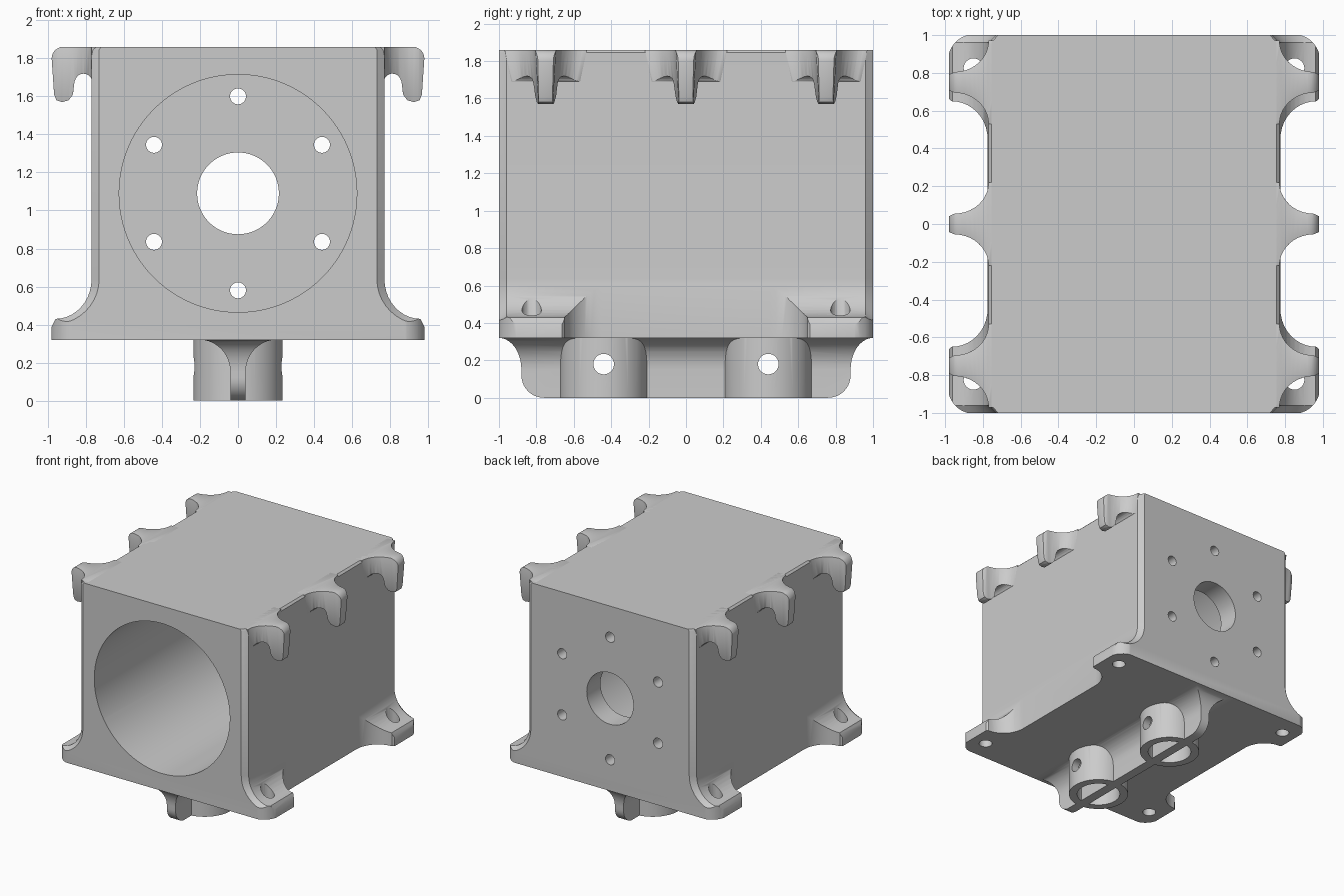
import bpy, bmesh, math

if "Cube" in bpy.data.objects:
    bpy.data.objects.remove(bpy.data.objects["Cube"])

grey = bpy.data.materials.new("plain grey")
grey.use_nodes = True
colour = (0.6, 0.6, 0.6, 1)
grey.diffuse_color = colour
grey.node_tree.nodes["Principled BSDF"].inputs["Base Color"].default_value = colour


def arc(cx, cy, rx, ry, start, end, n=10):
    angles = [math.radians(start + (end - start) * i / n) for i in range(n + 1)]
    return [(cx + rx * math.cos(a), cy + ry * math.sin(a)) for a in angles]


def mirrored(half):
    """Close a half outline by reflecting its first coordinate."""
    return half + [(-u, v) for u, v in reversed(half)]


def loft(name, rings):
    bm = bmesh.new()
    loops = [[bm.verts.new(p) for p in ring] for ring in rings]
    n = len(loops[0])
    for a, b in zip(loops, loops[1:]):
        for i in range(n):
            j = (i + 1) % n
            bm.faces.new((a[i], a[j], b[j], b[i]))
    bm.faces.new(loops[0])
    bm.faces.new(loops[-1])
    bmesh.ops.recalc_face_normals(bm, faces=bm.faces)
    mesh = bpy.data.meshes.new(name)
    bm.to_mesh(mesh)
    bm.free()
    mesh.materials.append(grey)
    obj = bpy.data.objects.new(name, mesh)
    bpy.context.collection.objects.link(obj)
    return obj


def along_x(points, x):
    return [(x, u, v) for u, v in points]


def along_y(points, y):
    return [(u, y, v) for u, v in points]


def along_z(points, z):
    return [(u, v, z) for u, v in points]


def rod(place, u, v, radius, start, end, n=64):
    ring = arc(u, v, radius, radius, 0, 360, n)[:-1]
    return loft("rod", [place(ring, start), place(ring, end)])


def bake(obj):
    """Apply all modifiers of an object."""
    graph = bpy.context.evaluated_depsgraph_get()
    graph.update()
    mesh = bpy.data.meshes.new_from_object(obj.evaluated_get(graph))
    obj.modifiers.clear()
    obj.data = mesh


def combine(obj, other, operation):
    mod = obj.modifiers.new("combine", "BOOLEAN")
    mod.operation = operation
    mod.solver = "EXACT"
    mod.object = other
    bpy.context.view_layer.update()
    bake(obj)
    bpy.data.objects.remove(other)


def finish(obj):
    bpy.ops.object.select_all(action="DESELECT")
    obj.select_set(True)
    bpy.context.view_layer.objects.active = obj
    bpy.ops.object.shade_smooth_by_angle(angle=math.radians(32))


# Housing: section with flared feet, chamfered at both ends
top, bottom = 1.86, 0.32
foot_edge = [(0.98, 0.39), (0.98, bottom)]
section = mirrored([(0.755, top), (0.77, top - 0.015)]
                   + arc(0.96, 0.64, 0.19, 0.21, 180, 270) + foot_edge)
end_section = mirrored([(0.72, top), (0.73, top - 0.015)]
                       + arc(0.975, 0.64, 0.245, 0.24, 180, 270) + foot_edge)
housing = loft("housing", [along_y(end_section, -1), along_y(section, -0.96),
                           along_y(section, 0.96), along_y(end_section, 1)])

# Plan outline that leaves feet only at the corners
quarter = (arc(0.965, 0.45, 0.19, 0.2, 180, 90) + [(0.982, 0.665), (0.985, 0.69)]
           + arc(0.845, 0.865, 0.14, 0.14, 0, 90))
half = [(x, -y) for x, y in reversed(quarter)] + quarter
outline = mirrored(half)
combine(housing, loft("outline", [along_z(outline, 0.2), along_z(outline, 2)]), "INTERSECT")

# Main bore, shaft hole, bolt circle and foot holes
axis = 1.09
combine(housing, rod(along_y, 0, axis, 0.625, -1.2, 0.82, 96), "DIFFERENCE")
combine(housing, rod(along_y, 0, axis, 0.215, 0.5, 1.2), "DIFFERENCE")
for i in range(6):
    a = math.radians(30 + 60 * i)
    bolt = rod(along_y, 0.51 * math.cos(a), axis + 0.51 * math.sin(a), 0.042, 0.5, 1.2, 24)
    combine(housing, bolt, "DIFFERENCE")
for sx in (-1, 1):
    for sy in (-1, 1):
        hole = rod(along_z, sx * 0.85, sy * 0.825, 0.052, 0.2, 0.75, 24)
        combine(housing, hole, "DIFFERENCE")
finish(housing)

# Hooks along both top edges: side shape crossed with a tapering plan shape
hook_shape = ([(0.7, top)] + arc(0.92, 1.8, 0.06, 0.06, 90, 0, 6)
              + [(0.967, 1.61), (0.955, 1.58), (0.925, 1.57), (0.89, 1.58), (0.868, 1.61)]
              + arc(0.812, 1.66, 0.05, 0.06, 0, 150, 8) + [(0.7, 1.66)])
hook_plan = [(0.6, 0.22)] + arc(0.95, 0.22, 0.18, 0.165, 180, 270) + [(0.985, 0.042)]
hook_plan += [(x, -y) for x, y in reversed(hook_plan)]
for side, sx in (("left", 1), ("right", -1)):
    for place, y in (("front", -0.75), ("middle", 0), ("back", 0.75)):
        shape = [(sx * u, v) for u, v in hook_shape]
        hook = loft(side + "_" + place + "_hook",
                    [along_y(shape, y - 0.4), along_y(shape, y + 0.4)])
        plan = [[(sx * u, y + v * taper, z) for u, v in hook_plan]
                for z, taper in ((1.5, 0.65), (1.9, 1.04))]
        combine(hook, loft("plan", plan), "INTERSECT")
        soften = hook.modifiers.new("soften", "BEVEL")
        soften.width = 0.012
        soften.segments = 2
        soften.angle_limit = math.radians(50)
        bake(hook)
        finish(hook)

# Keel: thin rib flaring into the underside
keel_side = mirrored([(0.98, 0.34)] + arc(1, 0.15, 0.12, 0.17, 90, 180)
                     + arc(0.76, 0.12, 0.12, 0.12, 0, -90))
keel = loft("keel", [along_x(keel_side, -0.5), along_x(keel_side, 0.5)])
rib = mirrored([(0.2, 0.4)] + arc(0.2, 0.15, 0.16, 0.17, 90, 180) + [(0.04, -0.1)])
combine(keel, loft("rib", [along_y(rib, -1.2), along_y(rib, 1.2)]), "INTERSECT")

# Two open sockets on the keel with cross pin holes
for y in (-0.44, 0.44):
    socket = rod(along_z, 0, y, 0.235, 0, 0.34)
    combine(socket, rod(along_z, 0, y, 0.17, -0.1, 0.29), "DIFFERENCE")
    combine(keel, socket, "UNION")
    combine(keel, rod(along_x, y, 0.18, 0.055, -0.5, 0.5, 32), "DIFFERENCE")
finish(keel)
